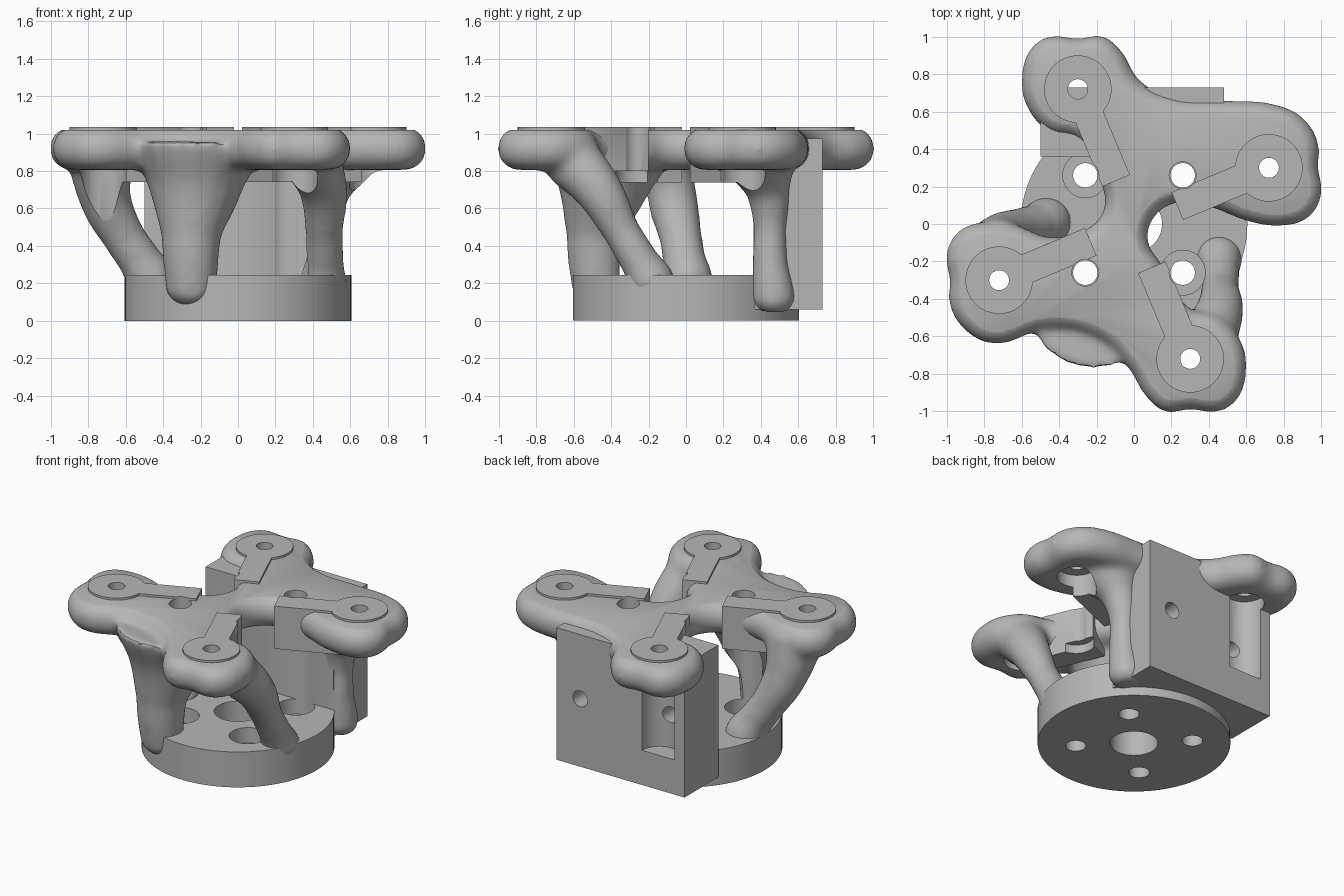
import bpy, bmesh, math
from mathutils import Matrix, Vector

if "Cube" in bpy.data.objects:
    bpy.data.objects.remove(bpy.data.objects["Cube"])

GREY = (0.47, 0.47, 0.47, 1)
metal = bpy.data.materials.new("plain grey")
metal.use_nodes = True
metal.diffuse_color = GREY
metal.node_tree.nodes["Principled BSDF"].inputs["Base Color"].default_value = GREY


def add_object(name, mesh):
    ob = bpy.data.objects.new(name, mesh)
    bpy.context.collection.objects.link(ob)
    return ob


def from_bmesh(name, bm):
    bmesh.ops.recalc_face_normals(bm, faces=bm.faces)
    mesh = bpy.data.meshes.new(name)
    bm.to_mesh(mesh)
    bm.free()
    return add_object(name, mesh)


def lathe(bm, x, y, profile, steps=48, turn=Matrix()):
    """Closed solid of stacked rings; profile is (radius, height)."""
    rings = []
    for r, z in profile:
        rings.append([bm.verts.new(turn @ Vector((x + r * math.cos(a), y + r * math.sin(a), z)))
                      for a in (math.tau * i / steps for i in range(steps))])
    for low, high in zip(rings, rings[1:]):
        for i in range(steps):
            j = (i + 1) % steps
            bm.faces.new((low[i], low[j], high[j], high[i]))
    bm.faces.new(rings[0][::-1])
    bm.faces.new(rings[-1])


def box(bm, low, high, turn=Matrix()):
    size = [h - l for l, h in zip(low, high)]
    mid = [(h + l) / 2 for l, h in zip(low, high)]
    bmesh.ops.create_cube(bm, size=1, matrix=turn @ Matrix.Translation(mid) @ Matrix.Diagonal((*size, 1)))


def bake(ob):
    """Replace an object by the mesh its curve or modifiers give."""
    bpy.context.view_layer.update()
    graph = bpy.context.evaluated_depsgraph_get()
    mesh = bpy.data.meshes.new_from_object(ob.evaluated_get(graph))
    name = ob.name
    bpy.data.objects.remove(ob)
    return add_object(name, mesh)


def boolean(ob, other, operation="DIFFERENCE"):
    mod = ob.modifiers.new("combine", "BOOLEAN")
    mod.operation, mod.solver, mod.object = operation, "EXACT", other
    return bake(ob)


def finish(ob, angle=35):
    ob.data.materials.clear()
    ob.data.materials.append(metal)
    bpy.ops.object.select_all(action="DESELECT")
    ob.select_set(True)
    bpy.context.view_layer.objects.active = ob
    bpy.ops.object.shade_smooth_by_angle(angle=math.radians(angle))


def add_spline(curve, points, cyclic):
    """Smooth path through points of (x, y, z, radius)."""
    spline = curve.splines.new("BEZIER")
    spline.bezier_points.add(len(points) - 1)
    spline.use_cyclic_u = cyclic
    for p, (x, y, z, r) in zip(spline.bezier_points, points):
        p.co, p.radius = (x, y, z), r
        p.handle_left_type = p.handle_right_type = "AUTO"


def strut(name, points):
    """Round limb whose lower end is a dome."""
    curve = bpy.data.curves.new(name, "CURVE")
    curve.dimensions = "3D"
    curve.bevel_depth, curve.bevel_resolution = 1, 6
    curve.use_fill_caps = True
    add_spline(curve, points, False)
    return bake(add_object(name, curve))


# Star shaped plate: two lobes repeated by a half turn, joined by webs and gaps
first_lobe = [(-.3, .45), (-.45, .49), (-.57, .62), (-.6, .78), (-.55, .94), (-.44, 1.005),
              (-.3, .99), (-.17, 1.005), (-.07, .93), (.03, .77)]
second_lobe = [(.75, .64), (.9, .57), (.985, .43), (.985, .29), (1.005, .18), (.94, .04),
               (.8, -.01), (.62, .01)]
rear_web = [(.2, .68), (.5, .66)]
front_web = [(-.18, -.62), (-.45, -.56)]
right_gap = [(.4, .09), (.22, .11), (.13, .06), (.08, -.02), (.08, -.11), (.14, -.2)]
left_gap = [(-.45, -.07), (-.28, -.04), (-.18, .04), (-.155, .13), (-.18, .22)]
half_turn = lambda pts: [(-x, -y) for x, y in pts]
outline = (first_lobe + rear_web + second_lobe + right_gap
           + half_turn(first_lobe) + front_web + half_turn(second_lobe) + left_gap)
curve = bpy.data.curves.new("star_plate", "CURVE")
curve.dimensions, curve.fill_mode = "2D", "BOTH"
curve.extrude, curve.bevel_depth, curve.bevel_resolution, curve.offset = .004, .11, 6, -.11
add_spline(curve, [(x, y, 0, 1) for x, y in outline], True)
plate = bake(add_object("star_plate", curve))
plate.data.transform(Matrix.Translation((0, 0, .92)))

# Four organic limbs, flaring into the plate and the base
limbs = [
    strut("front_limb", [(-.25, -.46, .09, .08), (-.25, -.47, .15, .135), (-.25, -.48, .45, .16),
                         (-.23, -.44, .7, .25), (-.22, -.42, .93, .36)]),
    strut("side_limb", [(-.46, .01, .12, .08), (-.465, .01, .21, .14), (-.53, -.01, .33, .115),
                        (-.61, -.03, .45, .115), (-.71, -.08, .66, .14), (-.73, -.16, .9, .19)]),
    strut("corner_limb", [(.46, -.15, .12, .07), (.455, -.18, .2, .13), (.46, -.25, .32, .105),
                          (.46, -.34, .47, .1), (.455, -.47, .7, .13), (.39, -.62, .87, .16)]),
    strut("rear_limb", [(.44, .47, .05, .08), (.45, .47, .11, .12), (.46, .45, .32, .095),
                        (.46, .45, .5, .09), (.48, .44, .68, .115), (.56, .38, .92, .23)]),
]

# Merge plate and limbs into one soft body
bm = bmesh.new()
for part in [plate] + limbs:
    bm.from_mesh(part.data)
    bpy.data.objects.remove(part)
bmesh.ops.remove_doubles(bm, verts=bm.verts, dist=.0005)
body = from_bmesh("organic_body", bm)
remesh = body.modifiers.new("merge", "REMESH")
remesh.mode, remesh.voxel_size = "VOXEL", .018
soften = body.modifiers.new("soften", "SMOOTH")
soften.factor, soften.iterations = .5, 20
body = bake(body)

# Flat top on the body
bm = bmesh.new()
box(bm, (-2, -2, 1.02), (2, 2, 2))
top_cutter = from_bmesh("top_cutter", bm)
body = boolean(body, top_cutter)

# Keyhole mounts: round pad and straight tail, turned four times
PAD = (-.3, .72)
tail_angle = math.atan2(-.922, .386)
turns = [Matrix.Rotation(-math.pi / 2 * i, 4, "Z") for i in range(4)]
mounts = []
for i, turn in enumerate(turns):
    bm = bmesh.new()
    lathe(bm, *PAD, [(.18, .84), (.18, 1.035)], turn=turn)
    pad = from_bmesh("mount_%d" % (i + 1), bm)
    bm = bmesh.new()
    local = turn @ Matrix.Translation((*PAD, 0)) @ Matrix.Rotation(tail_angle, 4, "Z")
    box(bm, (.1, -.08, .74), (.53, .08, 1.035), local)
    tail = from_bmesh("tail", bm)
    mounts.append(boolean(pad, tail, "UNION"))
    bpy.data.objects.remove(tail)

# Round base and rear block
bm = bmesh.new()
lathe(bm, 0, 0, [(.605, 0), (.605, .245)], steps=96)
base = from_bmesh("round_base", bm)
bm = bmesh.new()
box(bm, (-.5, .36, .06), (.48, .73, .975))
block = from_bmesh("rear_block", bm)

# Stepped bolt holes: base bolts with access above, pad screws, centre bore
bm = bmesh.new()
for turn in turns:
    lathe(bm, .26, .26, [(.065, -.1), (.065, .14), (.12, .14), (.12, .8), (.072, .8), (.072, 1.2)], turn=turn)
    lathe(bm, *PAD, [(.125, .3), (.125, .89), (.053, .89), (.053, 1.2)], turn=turn)
lathe(bm, 0, 0, [(.15, -.1), (.15, .4)])
bolt_cutter = from_bmesh("bolt_cutter", bm)

# Blind holes in the back of the rear block
bm = bmesh.new()
for x in (-.3, .3):
    lathe(bm, x, .53, [(.055, -1), (.055, -.46)], turn=Matrix.Rotation(math.pi / 2, 4, "X"))
side_cutter = from_bmesh("side_cutter", bm)

block = boolean(block, side_cutter)
for part in [body, base, block] + mounts:
    finish(boolean(part, bolt_cutter))
for cutter in (top_cutter, bolt_cutter, side_cutter):
    bpy.data.objects.remove(cutter)
